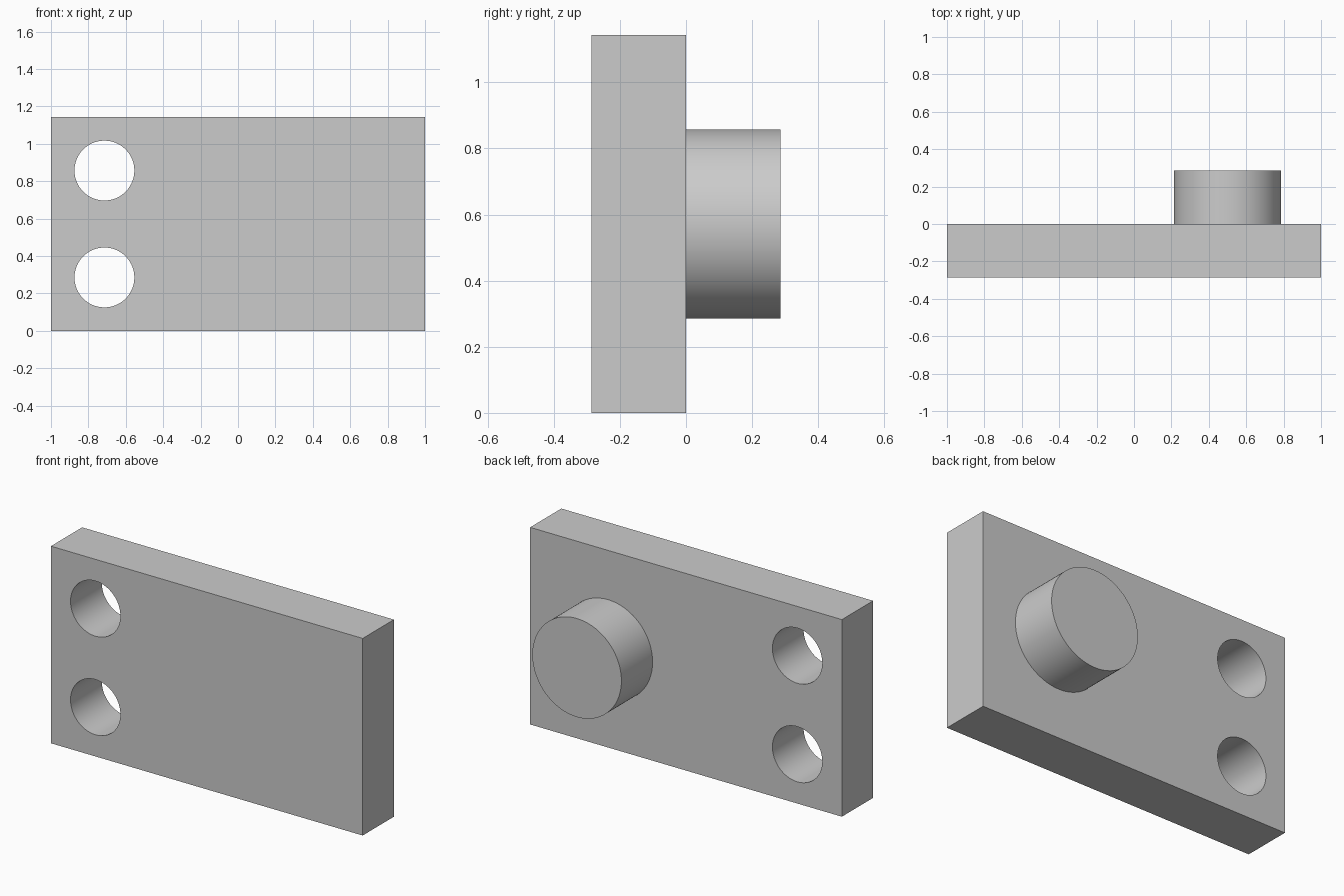
import bpy
import math

U = 1 / 7  # design module: the plate is 14 x 2 x 8 modules

cube = bpy.data.objects.get("Cube")
if cube:
    bpy.data.objects.remove(cube, do_unlink=True)

# Single grey material
grey = bpy.data.materials.new("plain grey")
grey.use_nodes = True
colour = (0.6, 0.6, 0.6, 1)
grey.diffuse_color = colour
grey.node_tree.nodes["Principled BSDF"].inputs["Base Color"].default_value = colour


def finish(name):
    obj = bpy.context.object
    obj.name = name
    obj.data.materials.append(grey)
    return obj


def cylinder_y(name, x, z, radius, y0, y1):
    """Cylinder along y, from y0 to y1."""
    bpy.ops.mesh.primitive_cylinder_add(
        vertices=96, radius=radius, depth=y1 - y0,
        location=(x, (y0 + y1) / 2, z), rotation=(math.pi / 2, 0, 0))
    return finish(name)


def combine(target, other, operation):
    """Apply a boolean and remove the helper."""
    mod = target.modifiers.new(operation.title(), "BOOLEAN")
    mod.operation, mod.object, mod.solver = operation, other, "EXACT"
    bpy.context.view_layer.objects.active = target
    bpy.ops.object.modifier_apply(modifier=mod.name)
    bpy.data.objects.remove(other, do_unlink=True)


# Rectangular plate, back face on y = 0
bpy.ops.mesh.primitive_cube_add(size=1, location=(0, -U, 4 * U))
plate = finish("mounting_plate")
plate.scale = (14 * U, 2 * U, 8 * U)
bpy.ops.object.transform_apply(location=False, rotation=False, scale=True)

# Two through holes near the right end
for z in (2 * U, 6 * U):
    combine(plate, cylinder_y("hole_cutter", -5 * U, z, 0.16, -3 * U, U), "DIFFERENCE")

# Round boss on the back, rooted inside the plate
combine(plate, cylinder_y("round_boss", 3.5 * U, 4 * U, 2 * U, -U, 2 * U), "UNION")

# Smooth round walls, sharp rims
bpy.ops.object.select_all(action="DESELECT")
plate.select_set(True)
bpy.context.view_layer.objects.active = plate
bpy.ops.object.shade_smooth_by_angle(angle=math.radians(30))
